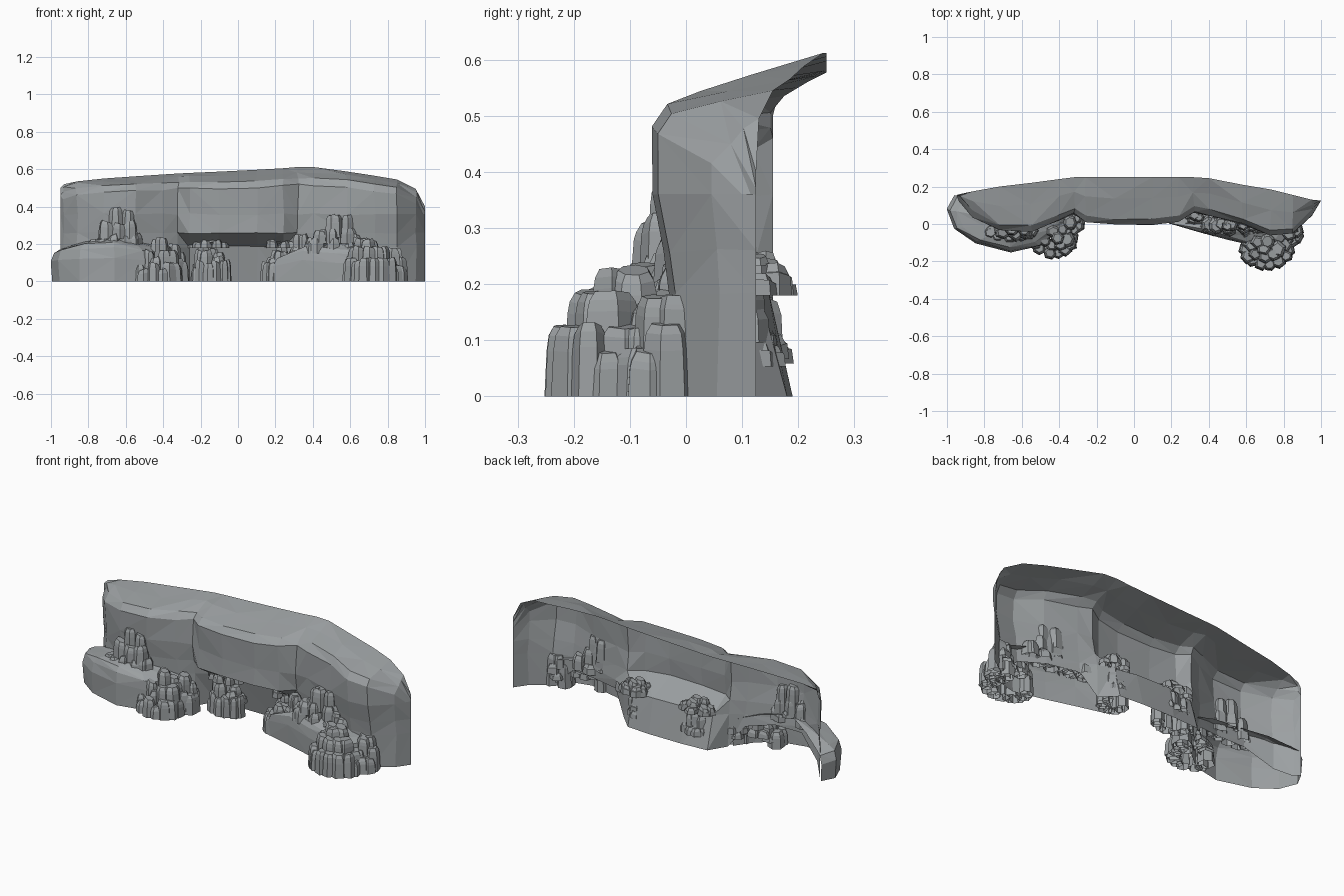
import bpy, bmesh, math, random
from mathutils import Vector

if "Cube" in bpy.data.objects:
    bpy.data.objects.remove(bpy.data.objects["Cube"])

random.seed(7)
stone = bpy.data.materials.new("grey_stone")
stone.diffuse_color = (0.33, 0.35, 0.36, 1)
stone.use_nodes = True
stone.node_tree.nodes["Principled BSDF"].inputs["Base Color"].default_value = stone.diffuse_color


def finish(bm, name):
    mesh = bpy.data.meshes.new(name)
    bm.to_mesh(mesh)
    bm.free()
    mesh.materials.append(stone)
    ob = bpy.data.objects.new(name, mesh)
    bpy.context.collection.objects.link(ob)
    return ob


def loft(name, columns, jitter=0.0):
    """Open skin through columns of points, triangulated into rough facets."""
    bm = bmesh.new()
    grid = []
    for i, col in enumerate(columns):
        row = []
        for j, p in enumerate(col):
            v = Vector(p)
            if 0 < i < len(columns) - 1 and 0 < j < len(col) - 1:
                v += Vector([random.uniform(-jitter, jitter) for _ in range(3)])
            row.append(bm.verts.new(v))
        grid.append(row)
    for a, b in zip(grid, grid[1:]):
        for j in range(len(a) - 1):
            q = [a[j], a[j + 1], b[j + 1], b[j]]
            k = random.randint(0, 1)
            q = q[k:] + q[:k]
            bm.faces.new((q[0], q[1], q[2]))
            bm.faces.new((q[0], q[2], q[3]))
    return finish(bm, name)


def column(bm, x, y, r, z0, top):
    """One chamfered, slightly flared stone column, open at the foot."""
    sides = random.choice((5, 6, 6, 7))
    turn = random.random() * 6
    stretch = random.uniform(0.8, 1.1)
    tilt = random.uniform(-0.01, 0.01)
    rings = []
    for z, s in ((z0, 1.1), (z0 + (top - z0) * 0.65, 1.0),
                 (top - 0.016, 0.9), (top, 0.66)):
        ring = []
        for k in range(sides):
            b = turn + k * math.tau / sides
            dz = tilt * math.cos(b) if z > z0 else 0
            ring.append(bm.verts.new((x + r * s * math.cos(b),
                                      y + r * s * stretch * math.sin(b), z + dz)))
        rings.append(ring)
    for lo, hi in zip(rings, rings[1:]):
        for k in range(sides):
            m = (k + 1) % sides
            bm.faces.new((lo[k], lo[m], hi[m], hi[k]))
    bm.faces.new(rings[-1])


def cluster(name, cx, cy, rx, ry, z0, levels, counts, peak=(0, 0.3), size=0.036,
            back=9.0):
    """Terraced bunch of columns: each ring is tighter, taller, nearer the peak.
    Columns further back than 'back' only keep their upper part."""
    bm = bmesh.new()
    base = z0
    for t, (level, n) in enumerate(zip(levels, counts)):
        f = 1 - t / len(levels)
        phase = random.random() * 6
        for k in range(n):
            a = phase + (k + random.uniform(-.2, .2)) * math.tau / n
            r = size * random.uniform(0.85, 1.2)
            u = cx + peak[0] * rx * (1 - f) + math.cos(a) * (rx - r) * f
            v = cy + peak[1] * ry * (1 - f) + math.sin(a) * (ry - r) * f
            top = level - random.choice((0, 0, .12, .35)) * (level - base)
            foot = max(base, z0 + (top - z0) * 0.6) if v > back else base
            column(bm, u, v, r, foot, top)
        base = z0 + (level - z0) * 0.65     # inner rings rise from within the outer one
    return finish(bm, name)


# cliff wall stations: x, back y, back z, brow y, brow z, foot y, foot z
stations = [
    (-.95, .155, .50, .155, .46, .155, 0), (-.93, .16, .52, .12, .48, .125, 0),
    (-.86, .175, .535, .04, .50, .05, .05), (-.72, .20, .55, -.035, .515, -.01, .15),
    (-.55, .22, .562, -.04, .52, -.01, .15), (-.40, .24, .572, .02, .525, .04, .12),
    (-.32, .25, .577, .055, .53, .08, 0), (-.26, .25, .58, .015, .53, .14, 0),
    (-.10, .25, .587, 0, .535, .15, 0), (.10, .25, .597, 0, .54, .15, 0),
    (.24, .25, .605, .015, .545, .14, 0), (.32, .25, .612, .06, .55, .10, 0),
    (.40, .245, .612, .045, .55, .06, .13), (.58, .21, .588, 0, .54, .02, .13),
    (.73, .185, .565, -.06, .52, -.03, .11), (.85, .155, .545, -.05, .50, -.015, 0),
    (.95, .13, .495, .045, .45, .055, 0), (1, .125, .40, .125, .37, .125, 0)]
columns = []
for x, yb, zb, yf, zf, yl, zl in stations:
    brow = min(yb, yf + 0.03)
    cave = abs(x) < 0.3
    # the cave roof slopes back under the bulge, elsewhere the face runs straight down
    under = yf if cave else yf * .5 + yl * .5
    columns.append([
        (x, yb, zb), (x, (yb + brow) / 2, (zb + zf) / 2 + .004 * (yb > yf)),
        (x, brow, zf), (x, yf, zf - 0.035), (x, yf * .85 + under * .15, 0.36),
        (x, under, 0.26), (x, yl * .95 + under * .05, 0.185),
        (x, yl + (0.04 if cave else 0), zl)])
loft("cliff_wall", columns, 0.006)


def mound(name, outline, centre):
    """Rounded rock shelf: steep sides, shallow top, open underneath."""
    cols = []
    c = Vector(centre)
    for x, y, h in outline:
        col = []
        for f, z in ((0.92, c.z), (0.5, h * .4 + c.z * .6), (0.17, h),
                     (0.05, h * 0.88), (0.0, h * 0.6), (0.02, 0)):
            col.append((x + (c.x - x) * f, y + (c.y - y) * f, z))
        cols.append(col)
    loft(name, cols, 0.005)


# low rock shelves on either side
mound("left_shelf", [(-.96, .155, .16), (-1, .08, .17), (-.96, -.02, .185),
                     (-.85, -.10, .20), (-.66, -.155, .205), (-.5, -.12, .185),
                     (-.4, -.04, .18), (-.33, .06, .17)], (-.66, .0, .235))
mound("right_shelf", [(.2, .08, .13), (.19, .0, .14), (.34, -.04, .19),
                      (.5, -.085, .175), (.68, -.13, .165), (.8, -.1, .17),
                      (.87, 0, .16)], (.55, .02, .205))

# column clusters standing on the ground
cluster("left_front_columns", -.43, -.08, .135, .11, 0, (.10, .165, .235), (13, 8, 3),
        (.3, .4), back=-.05)
cluster("left_inner_columns", -.33, .01, .07, .08, 0, (.12, .2), (7, 2), (0, .3), back=.02)
cluster("right_front_columns", .71, -.14, .15, .11, 0, (.125, .185, .225), (14, 8, 3),
        (-.2, .4), .04, back=-.09)
cluster("right_end_columns", .83, -.05, .08, .075, 0, (.13, .19), (8, 3), back=-.03)
cluster("cave_left_columns", -.145, .11, .11, .08, 0, (.11, .165, .215), (12, 6, 2),
        (-.2, .2), .032, back=.125)
cluster("cave_right_columns", .205, .085, .085, .09, 0, (.10, .16, .2), (11, 6, 2),
        (.3, .2), .032, back=.11)

# smaller clusters on the shelves
cluster("left_shelf_columns", -.66, -.04, .15, .06, .18, (.25, .32, .395), (10, 6, 2),
        (.35, .1), .036, back=-.02)
cluster("right_shelf_columns", .53, -.01, .18, .06, .15, (.23, .28, .355), (11, 7, 3),
        (.05, .1), .036, back=.01)
cluster("right_notch_columns", .34, .04, .07, .05, .13, (.19, .25), (6, 2), (0, .2), .03)

# loose rocks under the overhang
cluster("overhang_left_rocks", -.16, .12, .11, .075, .18, (.225, .25), (8, 3), (0, 0), .03)
cluster("overhang_right_rocks", .235, .12, .09, .075, .18, (.23, .255), (7, 3), (0, 0), .03)
